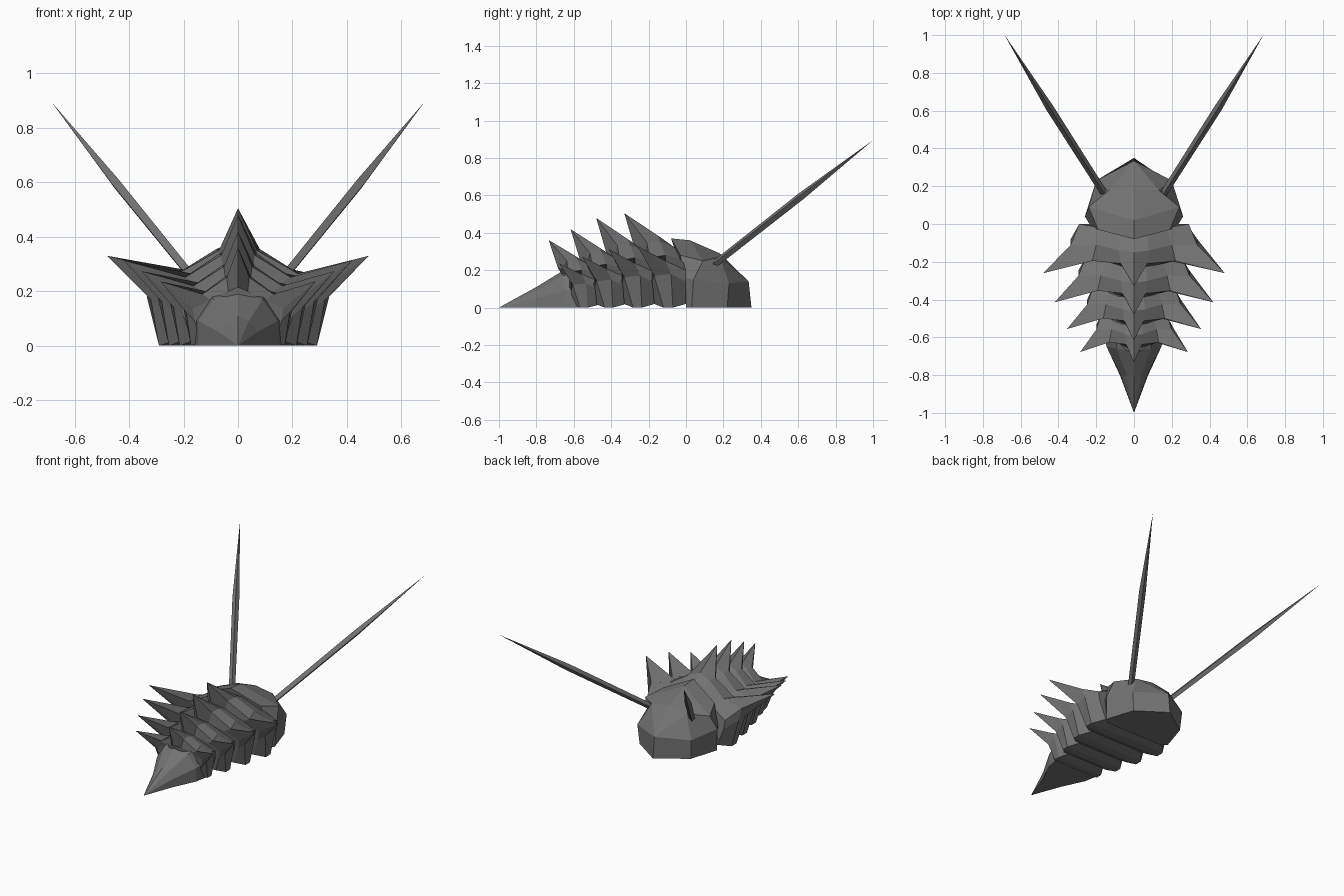
import bpy, bmesh
from mathutils import Vector

if "Cube" in bpy.data.objects:
    bpy.data.objects.remove(bpy.data.objects["Cube"])

grey = bpy.data.materials.new("dark_grey")
grey.diffuse_color = (.17, .17, .17, 1)
grey.use_nodes = True
grey.node_tree.nodes["Principled BSDF"].inputs["Base Color"].default_value = grey.diffuse_color


def finish(name, bm):
    bmesh.ops.remove_doubles(bm, verts=bm.verts, dist=0.0005)
    bmesh.ops.recalc_face_normals(bm, faces=bm.faces)
    mesh = bpy.data.meshes.new(name)
    bm.to_mesh(mesh)
    bm.free()
    mesh.materials.append(grey)
    obj = bpy.data.objects.new(name, mesh)
    bpy.context.collection.objects.link(obj)
    return obj


def loft(name, rings, cap_end=True):
    """Skin closed rings of points, in order."""
    bm = bmesh.new()
    loops = [[bm.verts.new(p) for p in r] for r in rings]
    n = len(rings[0])
    for a, b in zip(loops, loops[1:]):
        for i in range(n):
            j = (i + 1) % n
            bm.faces.new((a[i], a[j], b[j], b[i]))
    bm.faces.new(loops[0])
    if cap_end:
        bm.faces.new(loops[-1])
    return finish(name, bm)


def mirrored(half):
    """Half ring from bottom edge to the centre line -> full ring."""
    return half + [(-x, y, z) for x, y, z in reversed(half[:-1])]


# Armoured segments: front edge, swelling, spiked edge, tucked back edge
PLATE = [
    [(.23, 0, .02), (.28, 0, .14), (.29, 0, .2), (.17, -.02, .26), (.07, -.06, .32), (0, -.08, .335)],
    [(.29, -.07, 0), (.335, -.08, .18), (.335, -.11, .25), (.2, -.11, .28), (.08, -.14, .355), (0, -.15, .385)],
    [(.29, -.12, 0), (.32, -.17, .17), (.48, -.26, .33), (.22, -.195, .265), (.07, -.21, .35), (0, -.33, .505)],
    [(.23, -.17, .02), (.27, -.18, .13), (.28, -.18, .19), (.17, -.19, .235), (.06, -.23, .28), (0, -.27, .30)],
]
SEGMENTS = [(0, 1, 1, 1), (-.17, .875, .94, .95), (-.33, .74, .87, .83), (-.47, .594, .8, .715)]
for k, (y0, sx, sy, sz) in enumerate(SEGMENTS):
    loft(f"body_segment_{k + 1}",
         [mirrored([(x * sx, y0 + y * sy, z * sz) for x, y, z in r]) for r in PLATE])

# Head
loft("head", [mirrored(r) for r in [
    [(.22, 0, 0), (.23, -.01, .16), (.19, -.03, .28), (0, -.08, .37)],
    [(.25, .03, 0), (.26, .04, .15), (.24, .09, .25), (0, .02, .36)],
    [(.19, .22, 0), (.20, .23, .13), (.13, .18, .27), (0, .18, .29)],
    [(0, .35, 0), (0, .335, .14), (0, .335, .14), (0, .335, .14)],
]], cap_end=False)

# Tail
loft("tail", [mirrored(r) for r in [
    [(.16, -.57, 0), (.16, -.57, .10), (.10, -.58, .19), (0, -.6, .22)],
    [(.145, -.65, 0), (.145, -.65, .09), (.09, -.66, .17), (0, -.67, .19)],
    [(.075, -.8, 0), (.07, -.8, .05), (.04, -.8, .09), (0, -.8, .11)],
    [(0, -1, 0)] * 4,
]], cap_end=False)

# Antennae: four-sided tapering spikes
base, tip = Vector((.15, .15, .23)), Vector((.685, 1.0, .895))
axis = (tip - base).normalized()
side = axis.cross(Vector((0, 0, 1))).normalized()
up = side.cross(axis)
for name, s in (("antenna_right", 1), ("antenna_left", -1)):
    rings = []
    for t, r in ((0, .019), (.55, .021), (1, 0)):
        c = base.lerp(tip, t) + side * (.003 if t == .55 else 0)
        pts = [c + side * r, c + up * r, c - side * r, c - up * r]
        rings.append([(p.x * s, p.y, p.z) for p in pts])
    loft(name, rings, cap_end=False)
